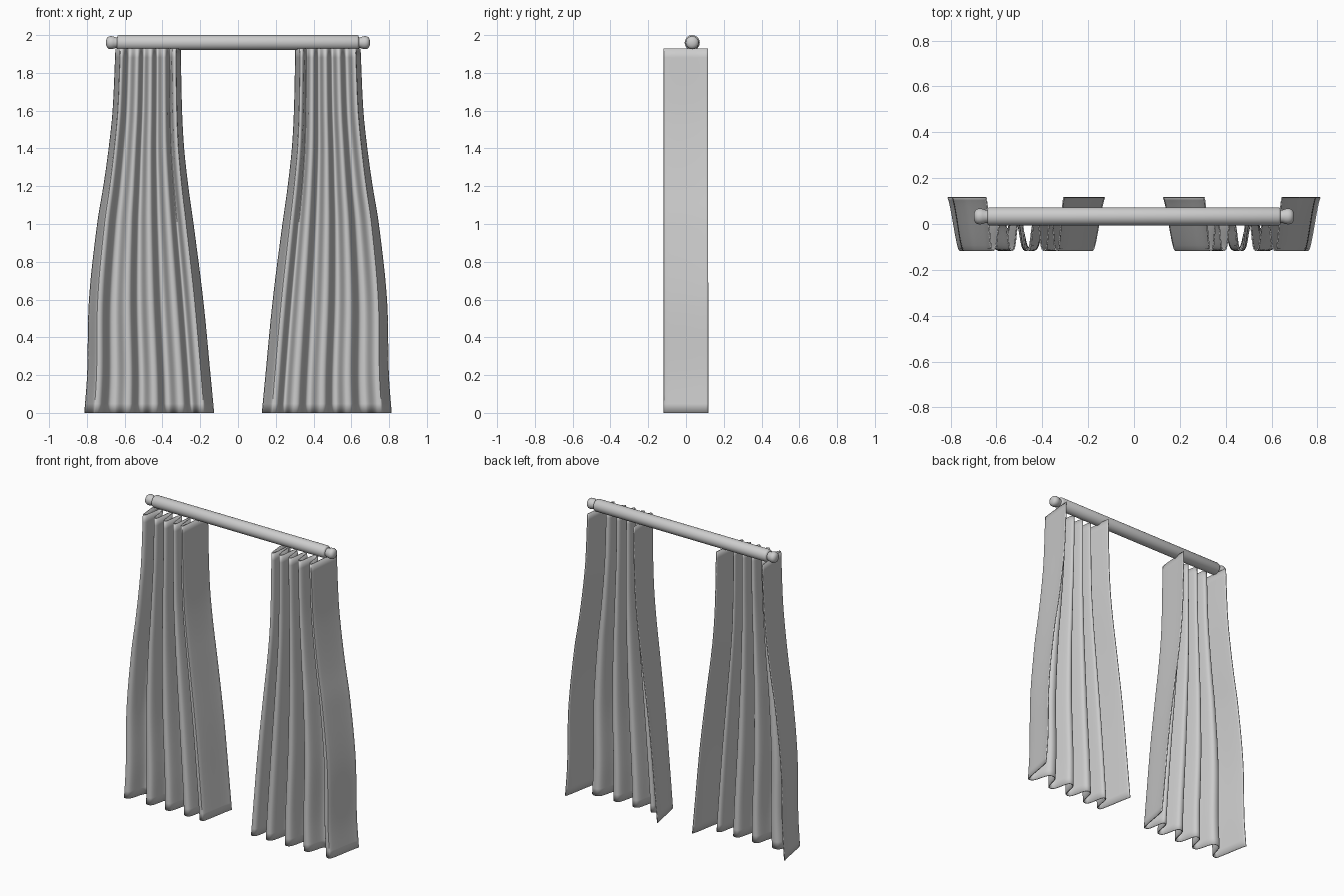
import bpy, math

if "Cube" in bpy.data.objects:
    bpy.data.objects.remove(bpy.data.objects["Cube"])


def make_mesh(name, verts, faces, angle=50):
    me = bpy.data.meshes.new(name)
    me.from_pydata(verts, [], faces)
    me.update()
    ob = bpy.data.objects.new(name, me)
    bpy.context.collection.objects.link(ob)
    bpy.ops.object.select_all(action='DESELECT')
    ob.select_set(True)
    bpy.context.view_layer.objects.active = ob
    bpy.ops.object.shade_smooth_by_angle(angle=math.radians(angle))
    return ob


def lathe_x(name, profile, sides=32, y=0.033, z=1.96):
    """Revolve (x, radius) points about the rod axis, with capped ends."""
    flip = profile[0][0] > profile[-1][0]
    verts = [(x, y + r * math.cos(2 * math.pi * k / sides), z + r * math.sin(2 * math.pi * k / sides))
             for x, r in profile for k in range(sides)]
    faces = []
    for i in range(len(profile) - 1):
        for k in range(sides):
            a, b = i * sides + k, i * sides + (k + 1) % sides
            faces.append((a, a + sides, b + sides, b))
    faces.append(tuple(reversed(range(sides))))
    faces.append(tuple(range(len(verts) - sides, len(verts))))
    # Side faces above wind inward for increasing x, so turn them to face out
    sides_n = len(faces) - 2
    faces = [f[::-1] if i < sides_n else f for i, f in enumerate(faces)]
    if flip:
        faces = [f[::-1] for f in faces]
    return make_mesh(name, verts, faces, 50)


# Rod and its two rounded end knobs
lathe_x("rod", [(-0.64, 0.028), (-0.638, 0.036), (-0.63, 0.04),
                (0.63, 0.04), (0.638, 0.036), (0.64, 0.028)])
for side, s in (("left", -1), ("right", 1)):
    lathe_x("finial_" + side, [(s * x, r) for x, r in (
        (0.63, 0.027), (0.648, 0.028), (0.66, 0.033), (0.672, 0.035), (0.684, 0.033),
        (0.692, 0.027), (0.697, 0.017), (0.699, 0.006))])

# Curtain outline: height, inner edge x, outer edge x
OUTLINE = [(0, 0.129, 0.811), (0.2, 0.148, 0.796), (0.6, 0.187, 0.786), (1.0, 0.238, 0.743),
           (1.2, 0.266, 0.71), (1.4, 0.288, 0.682), (1.6, 0.299, 0.661), (1.93, 0.306, 0.646)]


def edges_at(z):
    """Smooth (cubic Hermite) interpolation of the outline."""
    n = len(OUTLINE)
    i = max(k for k in range(n - 1) if OUTLINE[k][0] <= z + 1e-6)
    a, b = OUTLINE[i], OUTLINE[i + 1]
    p, q = OUTLINE[max(i - 1, 0)], OUTLINE[min(i + 2, n - 1)]
    h = b[0] - a[0]
    t = (z - a[0]) / h
    res = []
    for c in (1, 2):
        m0 = (b[c] - p[c]) / (b[0] - p[0]) * h
        m1 = (q[c] - a[c]) / (q[0] - a[0]) * h
        res.append((2*t**3 - 3*t**2 + 1) * a[c] + (t**3 - 2*t**2 + t) * m0
                   + (3*t**2 - 2*t**3) * b[c] + (t**3 - t**2) * m1)
    return res


def fold_y(u):
    """Depth of the pleats; the end panels reach all the way back."""
    c = math.cos(2 * math.pi * u)
    if u < 0.5 or u > 4.5:
        c, back = max(-1, min(1, 1.12 * c)), 0.117
    else:
        c, back = math.tanh(1.6 * c) / math.tanh(1.6), 0.01
    return -0.115 + (c + 1) / 2 * (back + 0.115)


def lean(u):
    """Middle pleats sit slightly nearer the window centre."""
    d = max(0, min(1, (u - 0.5) / 0.9, (4.5 - u) / 0.9))
    return 0.04 * d * d * (3 - 2 * d)


# Pleated curtain sheets, mirrored about the centre
COLS, ROWS = 160, 40
U0 = math.acos(1 / 1.12) / (2 * math.pi)
for side, s in (("left", -1), ("right", 1)):
    verts, faces = [], []
    for r in range(ROWS + 1):
        z = 1.93 * r / ROWS
        x0, x1 = edges_at(z)
        for c in range(COLS + 1):
            u = U0 + (5 - 2 * U0) * c / COLS
            verts.append((s * (x0 + (x1 - x0) * (c / COLS - lean(u))), fold_y(u), z))
    for r in range(ROWS):
        for c in range(COLS):
            a = r * (COLS + 1) + c
            f = (a, a + 1, a + COLS + 2, a + COLS + 1)
            faces.append(f if s > 0 else f[::-1])
    curtain = make_mesh("curtain_" + side, verts, faces, 60)
    thick = curtain.modifiers.new("cloth_thickness", 'SOLIDIFY')
    thick.thickness = 0.006
    thick.offset = 0
